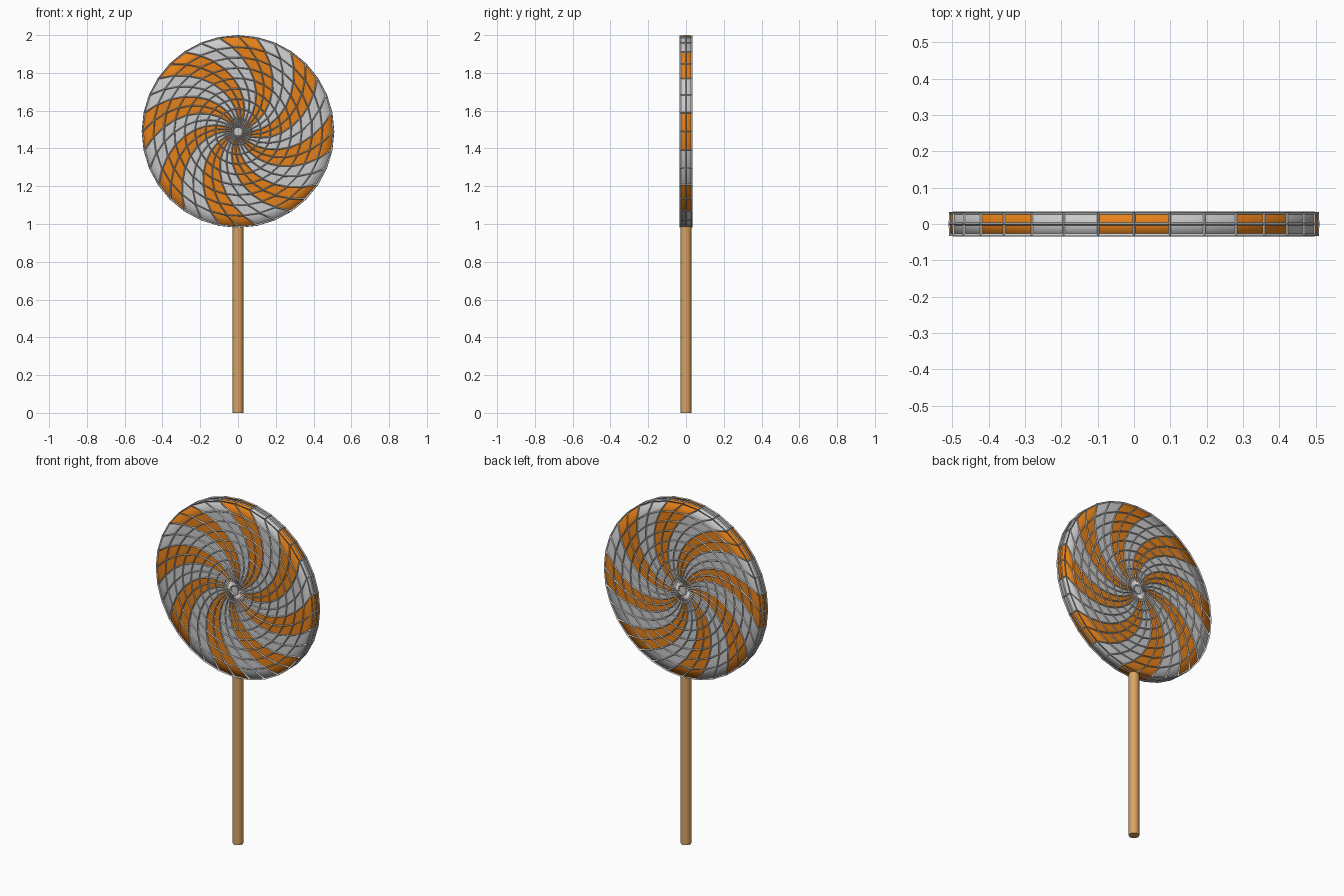
import bpy, bmesh, math

if "Cube" in bpy.data.objects:
    bpy.data.objects.remove(bpy.data.objects["Cube"])

SEGS = 32
CENTRE_Z = 1.49
HALF = 0.03
RADII = [0.505, 0.447, 0.392, 0.337, 0.282, 0.227, 0.172, 0.12, 0.07, 0.027]
TWIST = math.radians(130)   # swirl per unit of inward travel


def material(name, rgb):
    m = bpy.data.materials.new(name)
    m.diffuse_color = (*rgb, 1)
    m.use_nodes = True
    m.node_tree.nodes["Principled BSDF"].inputs["Base Color"].default_value = m.diffuse_color
    return m


def loop(bm, r, y):
    turn = TWIST * (RADII[0] - r)
    return [bm.verts.new((r * math.sin(a), y, r * math.cos(a)))
            for a in (2 * math.pi * k / SEGS + turn for k in range(SEGS))]


def swirl_mesh(name):
    bm = bmesh.new()
    # profile runs from the front hub, around the rim, to the back hub
    profile = [(r, -HALF) for r in reversed(RADII)] + [(RADII[0], 0)]
    profile += [(r, HALF) for r in RADII]
    loops = [loop(bm, r, y) for r, y in profile]
    for a, b in zip(loops, loops[1:]):
        for k in range(SEGS):
            n = (k + 1) % SEGS
            f = bm.faces.new((a[k], a[n], b[n], b[k]))
            f.material_index = 1 if (k + 1) % 4 < 2 else 0
    bm.faces.new(loops[0])
    bm.faces.new(loops[-1])
    bmesh.ops.recalc_face_normals(bm, faces=bm.faces[:])
    for f in bm.faces:
        f.smooth = True
    me = bpy.data.meshes.new(name)
    bm.to_mesh(me)
    bm.free()
    return me


def add_object(name, me):
    ob = bpy.data.objects.new(name, me)
    ob.location.z = CENTRE_Z
    bpy.context.collection.objects.link(ob)
    return ob


# candy disc with orange and grey swirls
candy = add_object("candy_disc", swirl_mesh("candy_disc"))
candy.data.materials.append(None)
candy.data.materials.append(material("orange", (0.8, 0.22, 0.01)))

# raised grey lattice along every panel edge
lattice_mesh = swirl_mesh("wire_lattice")
for p in lattice_mesh.polygons:
    p.material_index = 0
    p.use_smooth = False
lattice = add_object("wire_lattice", lattice_mesh)
wire = lattice.modifiers.new("wire", 'WIREFRAME')
wire.thickness = 0.01
wire.use_even_offset = False
wire.use_replace = True

# stick
bpy.ops.mesh.primitive_cylinder_add(vertices=32, radius=0.028, depth=1.02,
                                    location=(0, 0, 0.51))
stick = bpy.context.object
stick.name = "stick"
stick.data.materials.append(material("wood", (0.7, 0.37, 0.12)))
bpy.ops.object.shade_smooth_by_angle()
